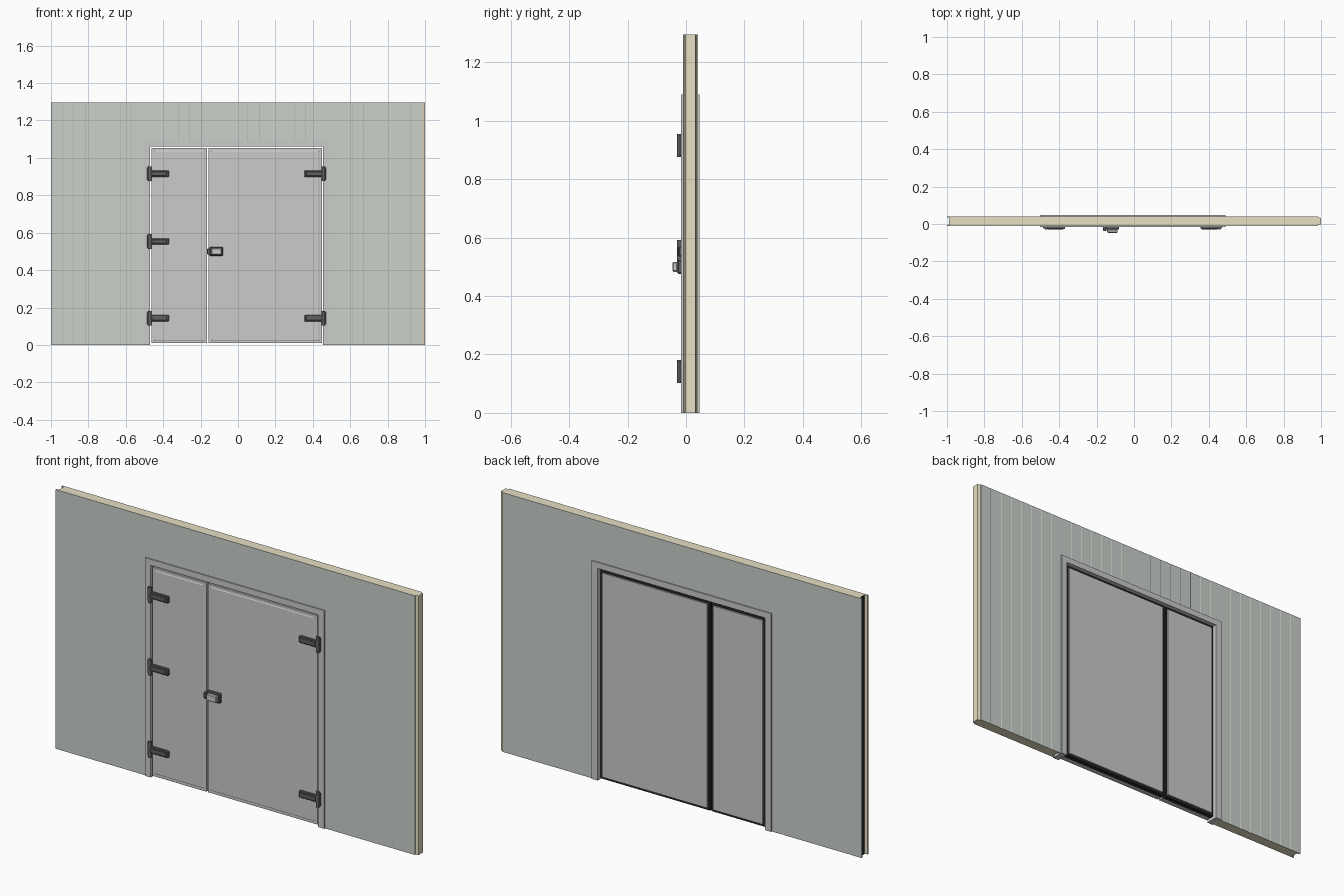
import bpy, bmesh, math
from mathutils import Vector

if "Cube" in bpy.data.objects:
    bpy.data.objects.remove(bpy.data.objects["Cube"])

def mat(name, c):
    m = bpy.data.materials.new(name)
    m.diffuse_color = (*c, 1)
    m.use_nodes = True
    m.node_tree.nodes["Principled BSDF"].inputs["Base Color"].default_value = m.diffuse_color
    return m

SKIN = mat("skin_grey_green", (0.60, 0.64, 0.60))
CORE = mat("core_cream", (0.80, 0.74, 0.55))
DOOR = mat("door_grey", (0.55, 0.55, 0.55))
DARK = mat("hardware_dark", (0.12, 0.12, 0.13))
BLACK = mat("seal_black", (0.02, 0.02, 0.02))

def finish(name, bm, m):
    bmesh.ops.recalc_face_normals(bm, faces=bm.faces)
    me = bpy.data.meshes.new(name)
    bm.to_mesh(me)
    bm.free()
    ob = bpy.data.objects.new(name, me)
    bpy.context.collection.objects.link(ob)
    me.materials.append(m)
    return ob

def prism(name, pts, axis, a, b, m):
    """Extrude a 2D outline along z (points x,y) or y (points x,z)."""
    bm = bmesh.new()
    place = (lambda p: (p[0], p[1], a)) if axis == 'z' else (lambda p: (p[0], a, p[1]))
    f = bm.faces.new([bm.verts.new(place(p)) for p in pts])
    r = bmesh.ops.extrude_face_region(bm, geom=[f])
    d = Vector((0, 0, b - a)) if axis == 'z' else Vector((0, b - a, 0))
    bmesh.ops.translate(bm, vec=d, verts=[v for v in r['geom'] if isinstance(v, bmesh.types.BMVert)])
    return finish(name, bm, m)

def box(name, x, y, z, m, bevel=0):
    x = sorted(x)
    ob = prism(name, [(x[0], y[0]), (x[1], y[0]), (x[1], y[1]), (x[0], y[1])], 'z', z[0], z[1], m)
    if bevel:
        mod = ob.modifiers.new("bevel", 'BEVEL')
        mod.width, mod.segments = bevel, 1
    return ob

CX = -0.0075            # centre of the doorway
Y0, Y1 = -0.011, 0.041  # wall faces
TOP, PITCH, T = 1.295, 0.49625, 0.002

# Wall panels: ribbed skins around a tongue-and-groove core
def skin(name, x0, x1, y, inward, z0):
    outer, w = [(x0, y)], 0.003
    for i in range(1, 8):
        x = x0 + (x1 - x0) * i / 8
        g = y + inward * 0.0008
        outer += [(x - w, y), (x - w / 2, g), (x + w / 2, g), (x + w, y)]
    yi = y + inward * T
    prism(name, outer + [(x1, y), (x1, yi), (x0, yi)], 'z', z0, TOP, SKIN)

for i in range(4):
    x0 = -1 + i * PITCH
    x1 = x0 + PITCH
    z0 = 1.065 if i in (1, 2) else 0
    skin(f"front_skin_{i}", x0, x1, Y0, 1, z0)
    skin(f"back_skin_{i}", x0, x1, Y1, -1, z0)
    a, b, k = Y0 + T, Y1 - T, 0.015
    lip, tip = 0.003, 0.007
    right = [(x1, a), (x1, a + lip), (x1 + k, a + tip), (x1 + k, b - tip), (x1, b - lip), (x1, b)]
    left = [(x - PITCH, y) for x, y in reversed(right)]
    prism(f"panel_core_{i}", right + left, 'z', z0, TOP, CORE)
box("groove_seal", (-0.986, -0.984), (Y0 + 0.009, Y1 - 0.009), (0, TOP), BLACK)

# Door frame wrapping the opening
ho, hi = 0.496, 0.463
prism("door_frame", [(CX - ho, 0), (CX - ho, 1.09), (CX + ho, 1.09), (CX + ho, 0),
                     (CX + hi, 0), (CX + hi, 1.06), (CX - hi, 1.06), (CX - hi, 0)],
      'y', -0.017, 0.047, DOOR)

# Door leaves: front tray with a shallow raised field, black gasket, back panel
def leaf(side, x0, x1):
    z0, z1, g = 0.009, 1.052, 0.012
    tray = box(f"{side}_leaf_front", (x0, x1), (-0.013, 0.012), (z0, z1), DOOR)
    bm = bmesh.new()
    bm.from_mesh(tray.data)
    f = min(bm.faces, key=lambda f: f.calc_center_median().y)
    bmesh.ops.inset_region(bm, faces=[f], thickness=0.018)
    bmesh.ops.inset_region(bm, faces=[f], thickness=0.006, depth=0.002)
    bm.to_mesh(tray.data)
    bm.free()
    box(f"{side}_leaf_gasket", (x0, x1), (0.012, 0.034), (z0, z1), BLACK)
    box(f"{side}_leaf_back", (x0 + g, x1 - g), (0.034, 0.041), (z0 + g, z1 - g), DOOR)

leaf("left", CX - 0.456, -0.166)
leaf("right", -0.157, CX + 0.456)

# Hinges: frame plate, round knuckle, strap with raised rib
def hinge(name, s, z):
    X = lambda d: CX + s * d
    box(name + "_plate", (X(0.478), X(0.462)), (-0.023, -0.014), (z - 0.034, z + 0.034), DARK, 0.002)
    bm = bmesh.new()
    bmesh.ops.create_cone(bm, cap_ends=True, segments=16, radius1=0.009, radius2=0.009, depth=0.078)
    bmesh.ops.translate(bm, vec=(X(0.464), -0.021, z), verts=bm.verts)
    k = finish(name + "_knuckle", bm, DARK)
    for p in k.data.polygons:
        p.use_smooth = len(p.vertices) == 4
    for e in k.data.edges:
        va, vb = (k.data.vertices[i].co for i in e.vertices)
        e.use_edge_sharp = abs(va.z - vb.z) < 1e-4
    box(name + "_strap", (X(0.462), X(0.362)), (-0.026, -0.012), (z - 0.017, z + 0.017), DARK, 0.003)
    box(name + "_rib", (X(0.455), X(0.372)), (-0.030, -0.024), (z - 0.011, z + 0.011), DARK, 0.002)

for z in (0.142, 0.553, 0.915):
    hinge(f"left_hinge_{z}", -1, z)
    if z != 0.553:
        hinge(f"right_hinge_{z}", 1, z)

# Latch handle on the wide leaf
box("latch_base", (-0.152, -0.080), (-0.030, -0.012), (0.476, 0.524), DARK, 0.004)
box("latch_grip", (-0.144, -0.088), (-0.047, -0.028), (0.483, 0.517), DOOR, 0.004)
box("latch_tab", (-0.165, -0.148), (-0.038, -0.012), (0.484, 0.516), DARK, 0.003)
